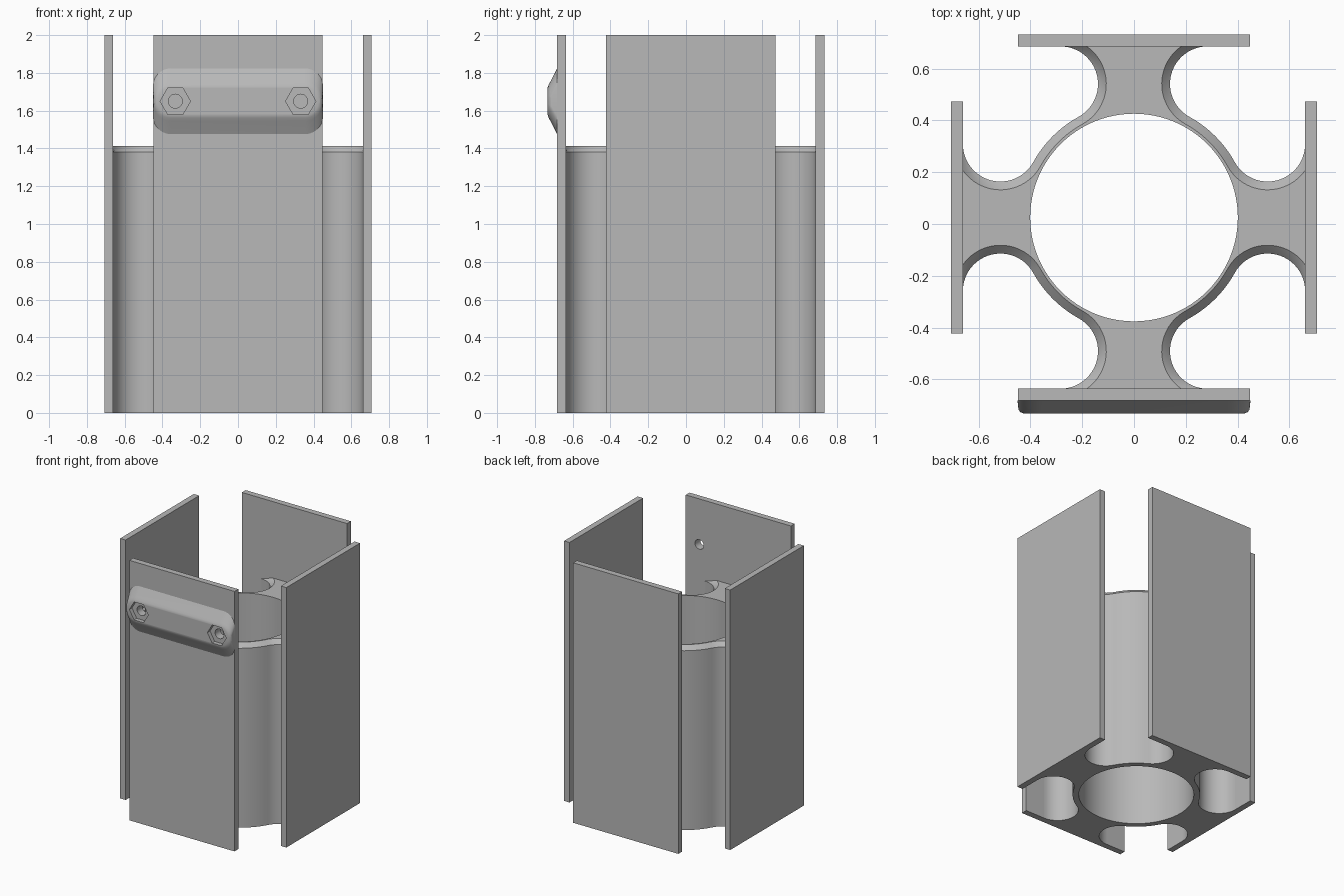
import bpy, bmesh, math
from math import sin, cos, pi, radians
from mathutils import Matrix

cube = bpy.data.objects.get("Cube")
if cube:
    bpy.data.objects.remove(cube, do_unlink=True)

grey = bpy.data.materials.new("plain_grey")
grey.use_nodes = True
COLOUR = (0.48, 0.48, 0.48, 1)
grey.diffuse_color = COLOUR
grey.node_tree.nodes["Principled BSDF"].inputs["Base Color"].default_value = COLOUR

CY = 0.025                          # depth offset of the tube axis
INNER, OUTER = 0.661, 0.707         # plate faces, measured from the axis
WIDTH, HEIGHT = 0.4475, 2.0         # plate half width and height
BORE, WALL = 0.401, 0.444           # tube radii
NOTCH = 0.145                       # flute radius
TOP, CHAMFER = 1.412, 0.032
FRONT = CY - OUTER                  # outer face of the front plate
GRIP_Z, BOLT_X = 1.65, 0.332


def loft(name, rings, matrix=Matrix()):
    """Closed solid through rings of equal point count."""
    bm = bmesh.new()
    loops = [[bm.verts.new(matrix @ p) for p in
              (Matrix.Translation((x, y, z)).translation for x, y, z in ring)] for ring in rings]
    for a, b in zip(loops, loops[1:]):
        for i in range(len(a)):
            j = (i + 1) % len(a)
            bm.faces.new((a[i], a[j], b[j], b[i]))
    bm.faces.new(loops[0][::-1])
    bm.faces.new(loops[-1])
    bmesh.ops.recalc_face_normals(bm, faces=bm.faces)
    mesh = bpy.data.meshes.new(name)
    bm.to_mesh(mesh)
    bm.free()
    mesh.materials.append(grey)
    obj = bpy.data.objects.new(name, mesh)
    bpy.context.collection.objects.link(obj)
    return obj


def prism(name, sides, radius, z0, z1, matrix):
    ring = [(radius * cos(2 * pi * i / sides), radius * sin(2 * pi * i / sides)) for i in range(sides)]
    return loft(name, [[(x, y, z) for x, y in ring] for z in (z0, z1)], matrix)


def activate(obj):
    bpy.ops.object.select_all(action='DESELECT')
    obj.select_set(True)
    bpy.context.view_layer.objects.active = obj


def cut(obj, cutter):
    activate(obj)
    mod = obj.modifiers.new("cut", 'BOOLEAN')
    mod.operation, mod.solver, mod.object = 'DIFFERENCE', 'EXACT', cutter
    bpy.ops.object.modifier_apply(modifier=mod.name)
    bpy.data.objects.remove(cutter, do_unlink=True)


def smooth(obj):
    activate(obj)
    bpy.ops.object.shade_smooth_by_angle(angle=radians(25))


def core_outline(inset, z):
    """Round tube with four arms, joined by tangent flutes."""
    cx = INNER - NOTCH
    cy = math.sqrt((WALL + NOTCH) ** 2 - cx ** 2)
    tilt = math.atan2(cy, cx)
    r = NOTCH + inset
    start, end = -math.acos(min(1, (INNER - cx) / r)), tilt - pi
    n = 24
    flute = [(cx + r * cos(start + (end - start) * i / n),
              cy + r * sin(start + (end - start) * i / n)) for i in range(n + 1)]
    span = pi / 2 - 2 * tilt
    wall = [((WALL - inset) * cos(tilt + span * i / 10),
             (WALL - inset) * sin(tilt + span * i / 10)) for i in range(1, 10)]
    quarter = flute + wall + [(y, x) for x, y in reversed(flute)]
    points = []
    for _ in range(4):
        points += [(x, y + CY, z) for x, y in quarter]
        quarter = [(-y, x) for x, y in quarter]
    return points


# Fluted core with a chamfered top and a through bore
core = loft("fluted_core", [core_outline(0, 0), core_outline(0, TOP - CHAMFER),
                            core_outline(CHAMFER, TOP)])
cut(core, prism("bore_cutter", 96, BORE, -1, 3, Matrix.Translation((0, CY, 0))))
smooth(core)

# Four flat outer plates
plates = {}
for i, side in enumerate(("front", "left", "back", "right")):
    ring = [(-WIDTH, -OUTER), (WIDTH, -OUTER), (WIDTH, -INNER), (-WIDTH, -INNER)]
    turn = Matrix.Translation((0, CY, 0)) @ Matrix.Rotation(i * pi / 2, 4, 'Z')
    plates[side] = loft(side + "_plate", [[(x, y, z) for x, y in ring] for z in (0, HEIGHT)], turn)


def grip_ring(half_x, half_z, radius, depth):
    """Rounded rectangle lying parallel to the front plate."""
    points = []
    for k, (sx, sz) in enumerate(((1, 1), (-1, 1), (-1, -1), (1, -1))):
        for i in range(11):
            a = (k + i / 10) * pi / 2
            points.append((sx * (half_x - radius) + radius * cos(a), FRONT - depth,
                           GRIP_Z + sz * (half_z - radius) + radius * sin(a)))
    return points


# Bevelled grip bar on the front plate
grip = loft("grip_bar", [grip_ring(0.45, 0.174, 0.095, 0),
                         grip_ring(0.446, 0.104, 0.09, 0.036),
                         grip_ring(0.438, 0.088, 0.08, 0.045),
                         grip_ring(0.425, 0.074, 0.07, 0.05)])

# Hexagonal nut pockets and bolt holes through bar and plate
for x in (-BOLT_X, BOLT_X):
    # local z points out of the front face
    place = Matrix.Translation((x, FRONT, GRIP_Z)) @ Matrix.Rotation(pi / 2, 4, 'X')
    cut(grip, prism("nut_cutter", 6, 0.08, 0.018, 0.2, place))
    cut(grip, prism("bolt_cutter", 32, 0.037, -0.1, 0.2, place))
    cut(plates["front"], prism("bolt_cutter", 32, 0.037, -0.1, 0.2, place))
smooth(grip)
smooth(plates["front"])
